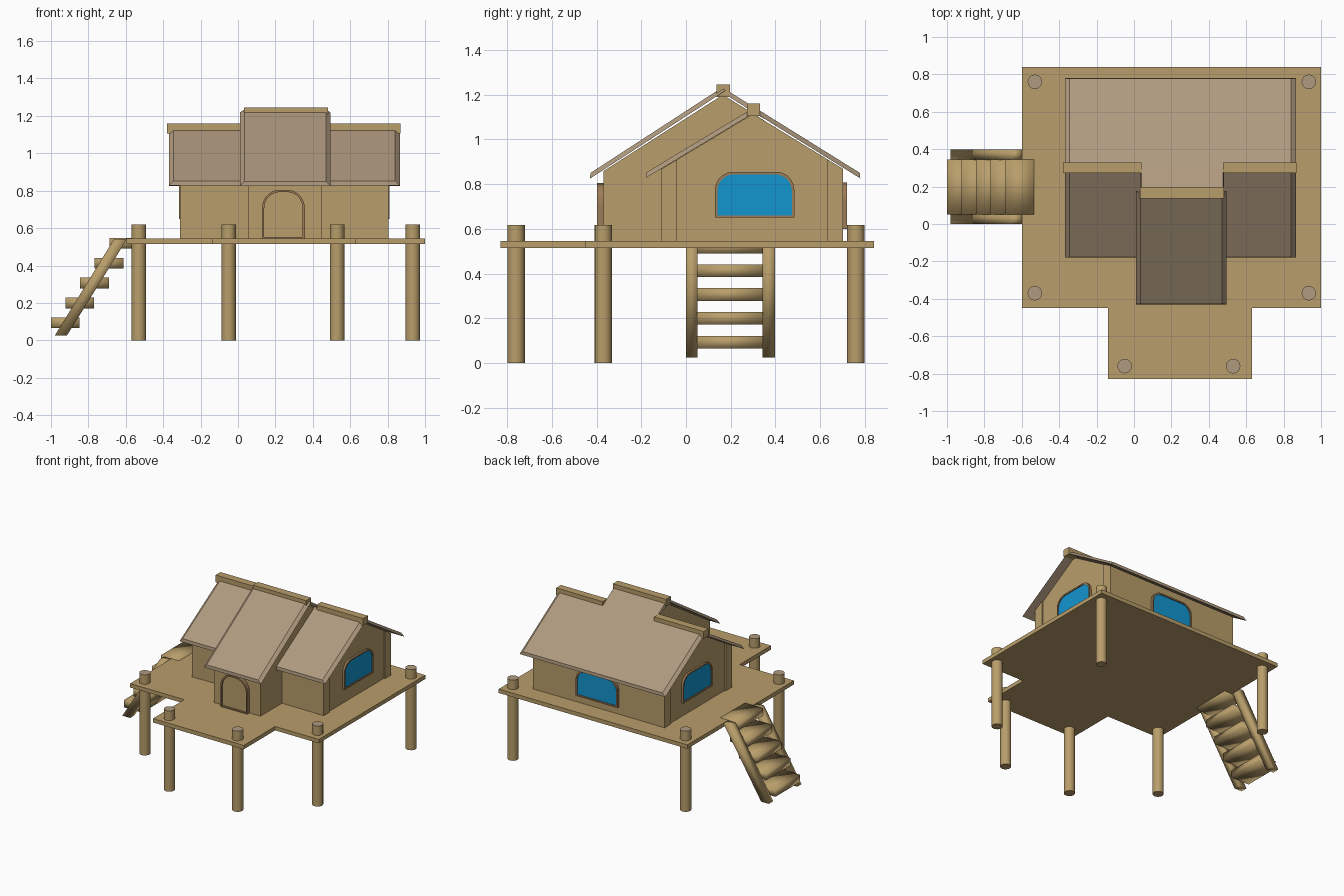
import bpy, bmesh, math
from mathutils import Vector

if "Cube" in bpy.data.objects:
    bpy.data.objects.remove(bpy.data.objects["Cube"])


def material(name, rgb):
    m = bpy.data.materials.new(name)
    m.diffuse_color = (*rgb, 1)
    m.use_nodes = True
    m.node_tree.nodes["Principled BSDF"].inputs["Base Color"].default_value = m.diffuse_color
    return m


WOOD = material("wood", (0.48, 0.34, 0.145))
ROOF = material("roof_tan", (0.43, 0.32, 0.21))
FRAME = material("frame_brown", (0.33, 0.20, 0.095))
GLASS = material("window_blue", (0.006, 0.30, 0.62))


def finish(name, bm, mats, smooth=False):
    bmesh.ops.recalc_face_normals(bm, faces=bm.faces)
    me = bpy.data.meshes.new(name)
    bm.to_mesh(me)
    bm.free()
    for m in mats:
        me.materials.append(m)
    for p in me.polygons:
        p.use_smooth = smooth
    ob = bpy.data.objects.new(name, me)
    bpy.context.collection.objects.link(ob)
    return ob


def loft(name, rings, mat, smooth=False):
    """Skin two matching rings of points and cap both ends."""
    bm = bmesh.new()
    a, b = [[bm.verts.new(p) for p in r] for r in rings]
    n = len(a)
    bm.faces.new(a)
    bm.faces.new(b)
    for i in range(n):
        j = (i + 1) % n
        bm.faces.new((a[i], a[j], b[j], b[i]))
    return finish(name, bm, [mat], smooth)


def prism(name, pts, axis, lo, hi, mat, smooth=False):
    """Extrude a profile along x (y,z), y (x,z) or z (x,y)."""
    place = {"x": lambda p, d: (d, p[0], p[1]),
             "y": lambda p, d: (p[0], d, p[1]),
             "z": lambda p, d: (p[0], p[1], d)}[axis]
    return loft(name, [[place(p, d) for p in pts] for d in (lo, hi)], mat, smooth)


def box(name, x, y, z, mat, smooth=False):
    pts = [(x[0], y[0]), (x[1], y[0]), (x[1], y[1]), (x[0], y[1])]
    return prism(name, pts, "z", z[0], z[1], mat, smooth)


# Roof slab with bevelled sides and eave
def roof_panel(name, x0, x1, ridge, eave, t=0.02, side=0.025, end=0.015):
    r, e = Vector((0, *ridge)), Vector((0, *eave))
    d = (e - r).normalized()
    n = Vector((0, -d.z, d.y))
    if n.z < 0:
        n = -n
    X = Vector((1, 0, 0))
    low = [r - n * t + X * x0, r - n * t + X * x1, e - n * t + X * x1, e - n * t + X * x0]
    e2 = e - d * end
    top = [r + X * (x0 + side), r + X * (x1 - side), e2 + X * (x1 - side), e2 + X * (x0 + side)]
    return loft(name, [low, top], ROOF)


# Outline with rounded top corners, standing on height z
def arch(w, z, h, r, inset=0.0, seg=5):
    w, h, z = w - 2 * inset, h - 2 * inset, z + inset
    pts = [(-w / 2, z), (w / 2, z)]
    for side in (1, -1):
        for i in range(seg + 1):
            a = math.pi / 2 * (i / seg if side > 0 else 1 - i / seg)
            pts.append((side * (w / 2 - r + r * math.cos(a)), z + h - r + r * math.sin(a)))
    return pts


# Framed opening: a protruding ring plus a thin plate
def opening(name, origin, u, out, w, z, h, r, depth, pane):
    o, u, out = Vector(origin), Vector(u), Vector(out)

    def put(p, d):
        return o + u * p[0] + out * d + Vector((0, 0, p[1]))

    outer, inner = arch(w, z, h, r), arch(w, z, h, r * 0.92, 0.011)
    bm = bmesh.new()
    rings = [[bm.verts.new(put(p, d)) for p in pts]
             for pts, d in ((outer, -0.005), (outer, depth), (inner, depth), (inner, -0.005))]
    n = len(outer)
    for k in range(4):
        a, b = rings[k], rings[(k + 1) % 4]
        for i in range(n):
            j = (i + 1) % n
            bm.faces.new((a[i], a[j], b[j], b[i]))
    finish(name + "_frame", bm, [FRAME])
    mid = depth * 0.6
    loft(name + "_pane", [[put(p, d) for p in inner] for d in (mid - 0.008, mid)], pane)


# Deck with front landing
prism("deck", [(-0.6, -0.45), (-0.14, -0.45), (-0.14, -0.83), (0.63, -0.83),
               (0.63, -0.45), (1.0, -0.45), (1.0, 0.84), (-0.6, 0.84)],
      "z", 0.515, 0.545, WOOD)

# Round stilts with roof-coloured tops
for i, (x, y) in enumerate([(-0.53, 0.76), (0.935, 0.76), (-0.53, -0.37),
                            (0.935, -0.37), (-0.05, -0.76), (0.53, -0.76)]):
    ring = [(x + 0.039 * math.cos(k * math.pi / 8), y + 0.039 * math.sin(k * math.pi / 8))
            for k in range(16)]
    ob = prism(f"stilt_{i + 1}", ring, "z", 0, 0.618, WOOD)
    ob.data.materials.append(ROOF)
    for p in ob.data.polygons:
        if p.normal.z > 0.9:
            p.material_index = 1
        p.use_smooth = abs(p.normal.z) < 0.5
    bm = bmesh.new()
    bm.from_mesh(ob.data)
    for e in bm.edges:
        e.smooth = e.calc_face_angle() < 0.8
    bm.to_mesh(ob.data)
    bm.free()

# Main cabin and front room, gable profiles run along x
prism("cabin_walls", [(-0.11, 0.54), (0.70, 0.54), (0.70, 0.87), (0.3, 1.115), (-0.11, 0.868)],
      "x", -0.30, 0.795, WOOD)
prism("front_room_walls", [(-0.37, 0.54), (0.35, 0.54), (0.35, 1.085), (0.165, 1.2), (-0.37, 0.858)],
      "x", 0.055, 0.45, WOOD)

# Corner boards
for sx, x in (("left", (-0.31, -0.24)), ("right", (0.735, 0.805))):
    prism(f"corner_front_{sx}", [(-0.112, 0.54), (-0.04, 0.54), (-0.04, 0.91), (-0.112, 0.867)],
          "x", *x, WOOD)
    prism(f"corner_back_{sx}", [(0.63, 0.54), (0.702, 0.54), (0.702, 0.869), (0.63, 0.913)],
          "x", *x, WOOD)

# Roof panels
roof_panel("main_roof_front", -0.37, 0.865, (0.3, 1.14), (-0.19, 0.845))
roof_panel("main_roof_back", -0.37, 0.865, (0.3, 1.148), (0.79, 0.843))
roof_panel("raised_roof_front", 0.01, 0.495, (0.165, 1.235), (-0.44, 0.842))
roof_panel("raised_roof_back", 0.035, 0.482, (0.165, 1.232), (0.36, 1.109), side=0.005, end=0.0)

# Ridge beams
box("ridge_left", (-0.38, 0.04), (0.272, 0.33), (1.105, 1.16), WOOD)
box("ridge_right", (0.475, 0.87), (0.272, 0.33), (1.105, 1.16), WOOD)
box("ridge_raised", (0.032, 0.482), (0.137, 0.197), (1.19, 1.245), WOOD)

# Door and three windows
opening("door", (0.243, -0.37, 0), (1, 0, 0), (0, -1, 0), 0.228, 0.542, 0.263, 0.095, 0.028, WOOD)
opening("window_right", (0.795, 0.307, 0), (0, 1, 0), (1, 0, 0), 0.355, 0.65, 0.205, 0.08, 0.016, GLASS)
opening("window_left", (-0.30, 0.307, 0), (0, 1, 0), (-1, 0, 0), 0.355, 0.65, 0.205, 0.08, 0.016, GLASS)
opening("window_back", (0.255, 0.70, 0), (1, 0, 0), (0, 1, 0), 0.355, 0.60, 0.207, 0.08, 0.02, GLASS)

# Stairs: two slanted rails and five treads
for name, y in (("near", (0.0, 0.052)), ("far", (0.343, 0.397))):
    prism(f"stair_rail_{name}", [(-0.98, 0.025), (-0.915, 0.025), (-0.592, 0.543), (-0.662, 0.543)],
          "y", *y, WOOD, smooth=True)
for i in range(5):
    x, z = -1.0 + 0.078 * i, 0.065 + 0.1065 * i
    box(f"stair_tread_{i + 1}", (x, x + 0.153), (0.05, 0.345), (z, z + 0.057), WOOD, smooth=True)
